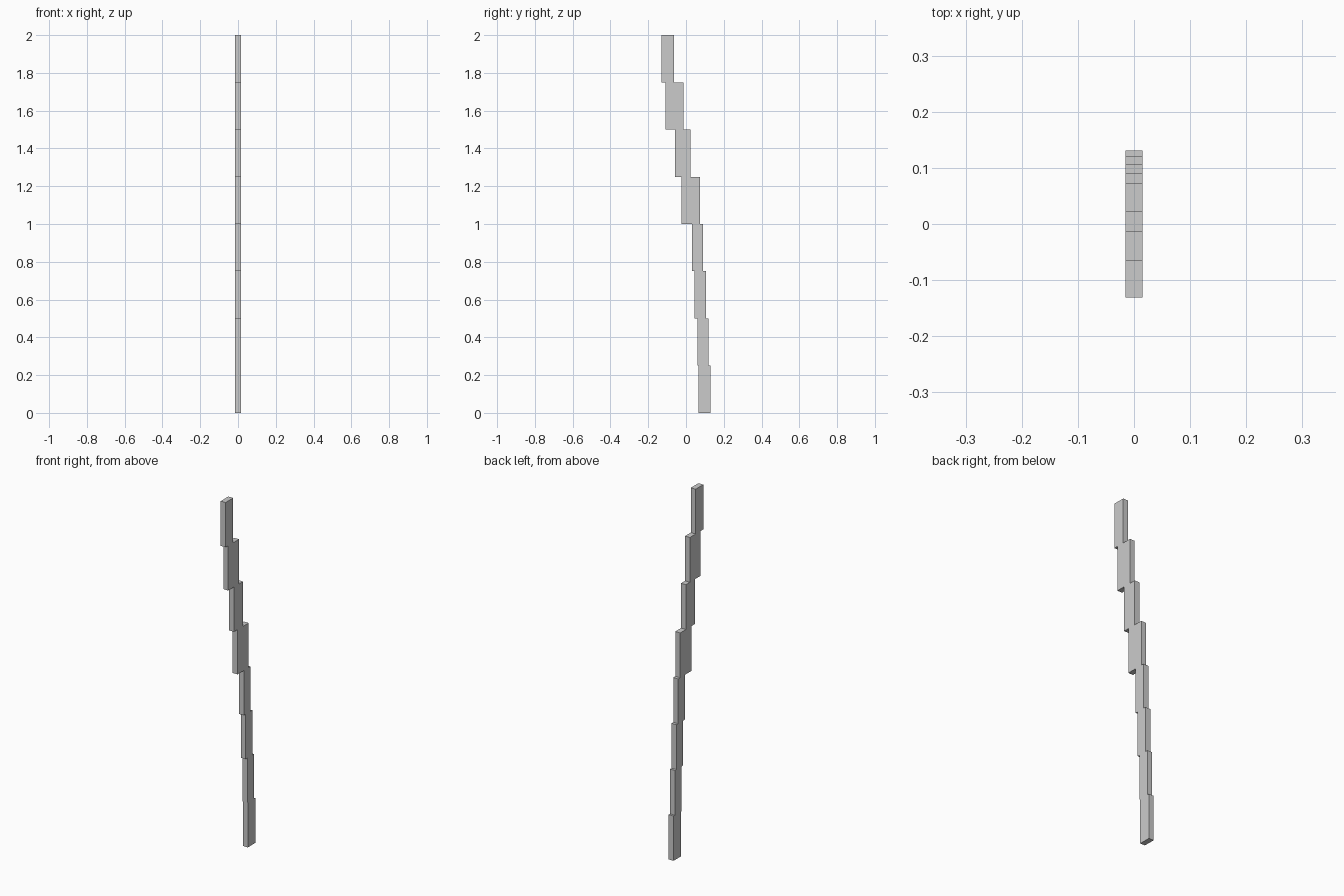
import bpy

if "Cube" in bpy.data.objects:
    bpy.data.objects.remove(bpy.data.objects["Cube"])

HALF_W = 0.015   # half thickness in x
STEP = 0.25      # height of each block

# front and back y of each block, bottom to top
SPANS = [(0.065, 0.131), (0.061, 0.12), (0.046, 0.106), (0.031, 0.091),
         (-0.025, 0.073), (-0.057, 0.023), (-0.108, -0.013), (-0.131, -0.064)]


def block(name, y0, y1, z0, z1):
    bpy.ops.mesh.primitive_cube_add(size=1, location=(0, (y0 + y1) / 2, (z0 + z1) / 2))
    ob = bpy.context.object
    ob.name = name
    ob.scale = (2 * HALF_W, y1 - y0, z1 - z0)
    bpy.ops.object.transform_apply(location=False, rotation=False, scale=True)


# stepped, leaning stack of thin upright blocks
for i, (y0, y1) in enumerate(SPANS):
    block(f"stepped_block_{i + 1}", y0, y1, i * STEP, (i + 1) * STEP)
